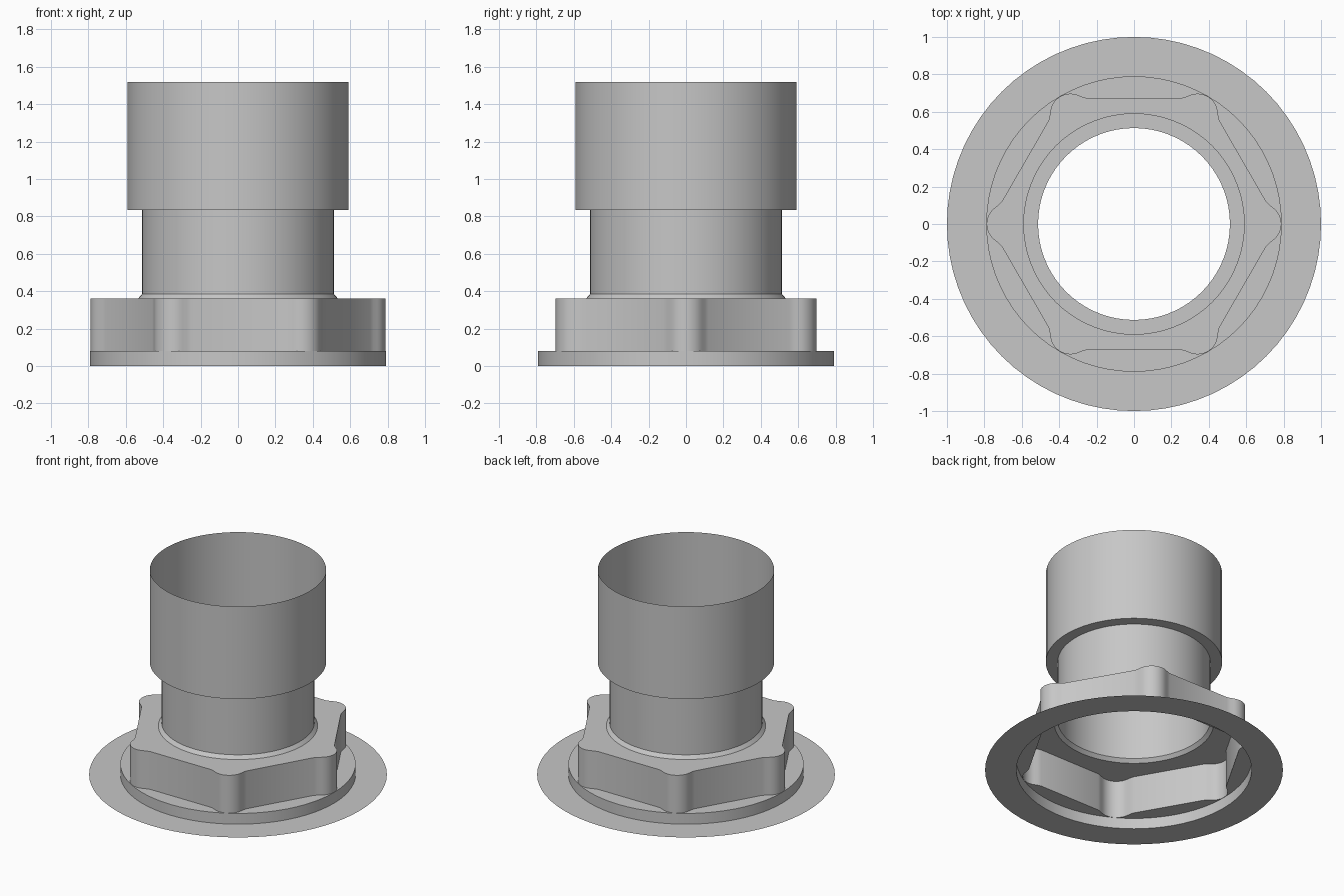
import bpy
import bmesh
from math import sin, cos, pi, radians
from mathutils import Vector, Matrix

cube = bpy.data.objects.get("Cube")
if cube:
    bpy.data.objects.remove(cube)

grey = bpy.data.materials.new("light grey")
grey.use_nodes = True
colour = (0.57, 0.57, 0.57, 1)
grey.diffuse_color = colour
grey.node_tree.nodes["Principled BSDF"].inputs["Base Color"].default_value = colour

SEGMENTS = 72
RIM, BORE, SLEEVE = 0.79, 0.513, 0.592
NUT_BOTTOM, NUT_TOP = 0.08, 0.36
NECK = 0.535


def finish(name, bm):
    mesh = bpy.data.meshes.new(name)
    bm.to_mesh(mesh)
    bm.free()
    mesh.materials.append(grey)
    ob = bpy.data.objects.new(name, mesh)
    bpy.context.collection.objects.link(ob)
    bpy.ops.object.select_all(action='DESELECT')
    ob.select_set(True)
    bpy.context.view_layer.objects.active = ob
    bpy.ops.object.shade_smooth_by_angle(angle=radians(25))
    return ob


def circle(radius):
    return [(radius * cos(2 * pi * i / SEGMENTS), radius * sin(2 * pi * i / SEGMENTS))
            for i in range(SEGMENTS)]


def add_loop(bm, points, z):
    return [bm.verts.new((x, y, z)) for x, y in points]


def skin(bm, lower, upper):
    n = len(lower)
    for i in range(n):
        j = (i + 1) % n
        bm.faces.new((lower[i], lower[j], upper[j], upper[i]))


def lathe(name, profile):
    """Open surface of revolution through (radius, height) points."""
    bm = bmesh.new()
    loops = [add_loop(bm, circle(r), z) for r, z in profile]
    for lower, upper in zip(loops, loops[1:]):
        skin(bm, lower, upper)
    return finish(name, bm)


def plate(name, outer, inner, z):
    """Flat upward face between two outlines."""
    bm = bmesh.new()
    edges = []
    for points in (outer, inner):
        vs = add_loop(bm, points, z)
        edges += [bm.edges.new((vs[i - 1], vs[i])) for i in range(len(vs))]
    bmesh.ops.triangle_fill(bm, edges=edges, use_beauty=True, normal=(0, 0, 1))
    for f in bm.faces:
        f.normal_update()
        if f.normal.z < 0:
            f.normal_flip()
    return finish(name, bm)


def nut_outline():
    """Hexagon with a rounded grip lobe on each corner."""
    half = [Vector((0.68 + 0.108 * cos(radians(a)), 0.108 * sin(radians(a))))
            for a in range(0, 60, 9)]
    # Small hollow fillet running into the flat side
    turn = Matrix.Rotation(radians(-60), 2)
    half += [turn @ Vector(p) for p in ((0.274, 0.679), (0.25, 0.672))]
    lobe = [Vector((p.x, -p.y)) for p in reversed(half[1:])] + half
    return [tuple(Matrix.Rotation(k * pi / 3, 2) @ p) for k in range(6) for p in lobe]


# Flat flange and the short collar above it
lathe("base_flange", [(1.0, 0), (RIM, 0)])
lathe("base_collar", [(RIM, 0), (RIM, NUT_BOTTOM)])

# Lobed hexagonal nut
outline = nut_outline()
plate("collar_top", circle(RIM), outline, NUT_BOTTOM)
bm = bmesh.new()
skin(bm, add_loop(bm, outline, NUT_BOTTOM), add_loop(bm, outline, NUT_TOP))
finish("nut_sides", bm)
plate("nut_top", outline, circle(NECK), NUT_TOP)

# Open pipe with a chamfered foot and a wider sleeve
lathe("pipe_chamfer", [(NECK, NUT_TOP), (BORE, 0.385)])
lathe("pipe_neck", [(BORE, 0.385), (BORE, 0.835)])
lathe("sleeve_step", [(BORE, 0.835), (SLEEVE, 0.835)])
lathe("pipe_sleeve", [(SLEEVE, 0.835), (SLEEVE, 1.52)])
